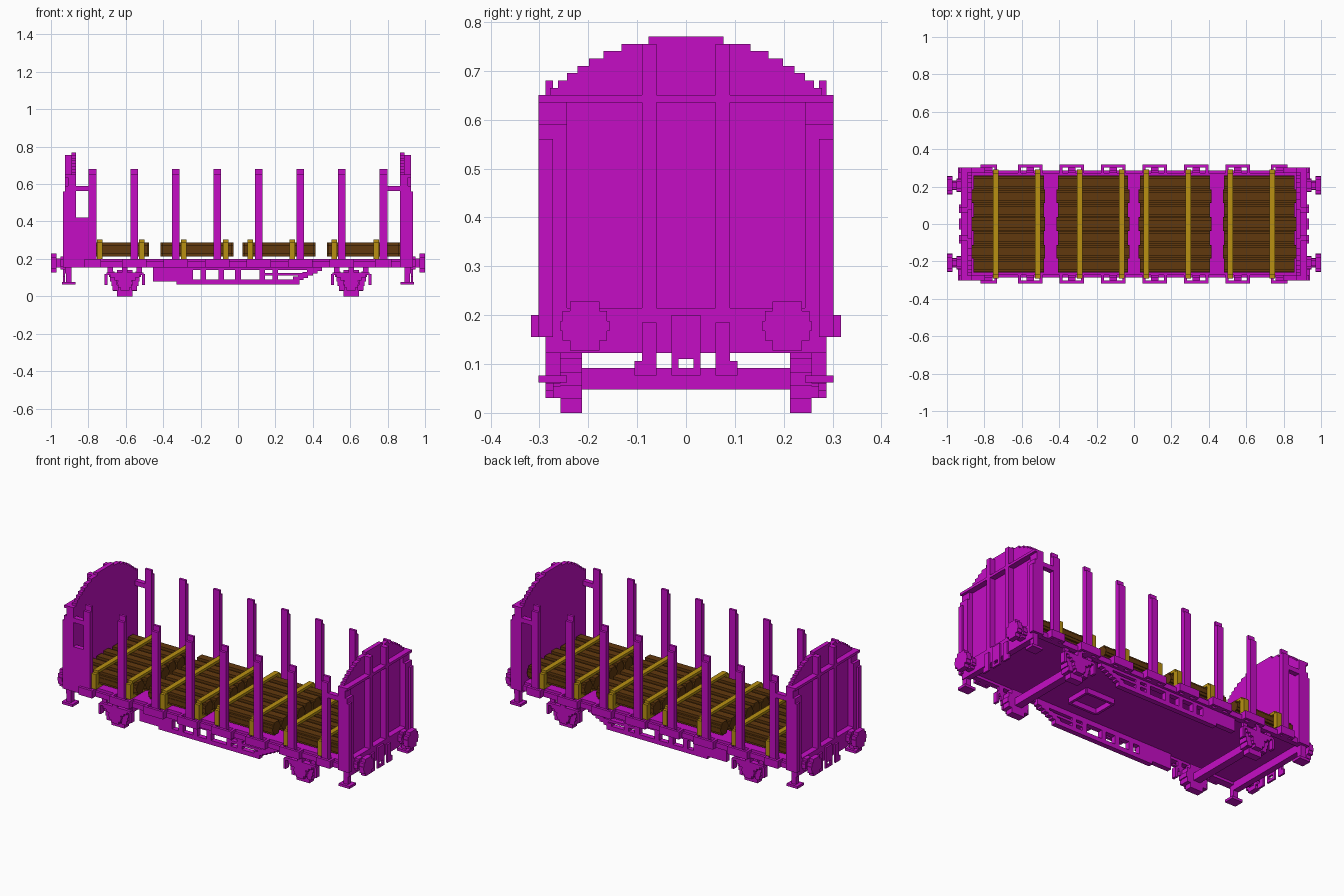
import bpy, bmesh
from math import sqrt

cube = bpy.data.objects.get("Cube")
if cube:
    bpy.data.objects.remove(cube, do_unlink=True)


def material(name, red, green, blue):
    mat = bpy.data.materials.new(name)
    mat.use_nodes = True
    colour = (red, green, blue, 1)
    mat.diffuse_color = colour
    mat.node_tree.nodes["Principled BSDF"].inputs["Base Color"].default_value = colour
    return mat


magenta = material("magenta paint", 0.56, 0.004, 0.56)
brown = material("brown timber", 0.12, 0.04, 0.004)
yellow = material("yellow strap", 0.48, 0.28, 0.006)


def span(centre, half):
    return (centre - half, centre + half)


def prism(axis, outline, ends):
    """Extrude a (side, height) outline along x or y between two ends."""
    return (axis, outline, ends)


def box(x, y, z):
    left, right = y
    low, high = z
    return prism("x", [(left, low), (right, low), (right, high), (left, high)], x)


def stepped(half_at, bottom, top, rows, centre=0):
    """Symmetric stair-step outline whose half width follows a rule of height."""
    right, left = [], []
    rise = (top - bottom) / rows
    for row in range(rows):
        low = bottom + rise * row
        half = half_at(low + rise / 2)
        for height in (low, low + rise):
            right.append((centre + half, height))
            left.append((centre - half, height))
    return right + left[::-1]


def disc(radius, centre, height):
    """Round outline cut into coarse steps."""
    return stepped(lambda z: sqrt(radius ** 2 - (z - height) ** 2),
                   height - radius, height + radius, 5, centre)


def staircase(x, run, z, rise, count, y):
    """Slanting bar made of small blocks."""
    return [box(span(x + run * i, thin), y, span(z + rise * i, thin)) for i in range(count)]


def build(name, solids, mat=magenta, mx=False, my=False):
    """Join solids into one object, optionally mirrored across x and y."""
    bm = bmesh.new()
    for sx in (1, -1) if mx else (1,):
        for sy in (1, -1) if my else (1,):
            for axis, outline, ends in solids:
                rings = []
                for end in ends:
                    points = [(end, u, v) if axis == "x" else (u, end, v) for u, v in outline]
                    rings.append([bm.verts.new((x * sx, y * sy, z)) for x, y, z in points])
                near, far = rings
                bm.faces.new(near)
                bm.faces.new(far[::-1])
                for i in range(len(near)):
                    bm.faces.new((near[i], near[i - 1], far[i - 1], far[i]))
    bmesh.ops.recalc_face_normals(bm, faces=bm.faces)
    mesh = bpy.data.meshes.new(name)
    bm.to_mesh(mesh)
    bm.free()
    mesh.materials.append(mat)
    bpy.context.collection.objects.link(bpy.data.objects.new(name, mesh))


# Shared dimensions
thin = 0.015
floor = 0.2
sill = 0.155
side = 0.272
mid = side + thin
face = mid + thin
inner = 0.865
plate = 0.89
rib = 0.925
end = 0.936
eave = 0.65
crown = 0.77

# Deck and frame
build("deck", [box(span(0, rib), span(0, side), (0.17, floor))])
build("side_sill", [box(span(0, rib), (side - thin, mid), (sill, floor - thin))], my=True)
build("headstock", [box((plate, rib), span(0, mid), (0.123, floor + thin))], mx=True)

# End walls with a stepped arched top
arch_radius = 0.4
arch = stepped(lambda z: sqrt(arch_radius ** 2 - (z - crown + arch_radius) ** 2), eave, crown, 8)
build("end_wall", [box((inner, plate), span(0, face), (floor, eave)),
                   prism("x", arch, (inner, plate))], mx=True)
build("wall_rib", [box((plate, rib), span(0.075, thin), (floor, crown - thin)),
                   box((plate, rib), (0.243, face), (floor, 0.59)),
                   box((plate, rib - thin), (0.243, face), (floor, eave))], mx=True, my=True)
build("wall_rail", [box((plate, rib), span(0, face), (eave - thin, eave))], mx=True)
build("corner_post", [box((inner, end), (side, face), (sill, 0.56))], mx=True, my=True)
build("corner_rail", [box((0.78, plate), (side, face), (0.563, 0.59))], mx=True, my=True)
build("side_panel", [box((-end, -0.8), (-face, -side), (sill, 0.42))])

# Stakes along both sides, each with an outer bracket
stakes, brackets = [], []
for i in range(8):
    x = (i - 3.5) * 0.222
    stakes += [box(span(x, 0.021), (side, mid), (sill, eave + 2 * thin)),
               box(span(x, 0.021), (mid, face), (sill, eave))]
    reach = 0.045 if i in (0, 7) else 0.065
    brackets.append(box(span(x, reach), (face, face + thin), (sill, floor)))
    for edge in span(x, reach - thin / 2):
        brackets.append(box(span(edge, thin / 2), (side, face), (sill, floor)))
build("side_stake", stakes, my=True)
build("stake_bracket", brackets, my=True)

# Buffers, coupling and hoses
buffer_y, buffer_z = 0.207, 0.178
build("buffer", [prism("x", disc(0.025, buffer_y, buffer_z), (rib, 0.98)),
                 prism("x", disc(0.035, buffer_y, buffer_z), (rib, 0.95)),
                 prism("x", disc(0.05, buffer_y, buffer_z), (0.97, 1))], mx=True, my=True)
build("coupling", [box((rib, end), span(0, 2 * thin), (0.11, floor)),
                   box((rib, end), span(0, 2 * thin), (0.077, 0.092))], mx=True)
build("coupling_link", [box((rib, end), (thin, 2 * thin), (0.09, 0.11))], mx=True, my=True)
build("brake_hose", [box((rib, end), span(0.075, thin), (0.077, floor - thin)),
                     box((rib, end), (0.09, 0.09 + thin), (0.077, 0.106))], mx=True, my=True)

# Corner steps
step_x = 0.905
build("corner_step", [box(span(step_x, 0.035), (0.243, face), (0.062, 0.077)),
                      box(span(step_x, thin), (side - thin, mid), (0.077, sill))],
      mx=True, my=True)

# Running gear
axle_x, axle_z = 0.605, 0.07
build("axle", [box(span(axle_x, 0.022), span(0, 0.22), span(axle_z, 0.022))], mx=True)
build("wheel", [prism("y", disc(axle_z, axle_x, axle_z), (0.213, side - thin))],
      mx=True, my=True)
hangers = []
for sign in (-1, 1):
    hangers += staircase(axle_x + sign * 0.05, sign * 0.007, 0.045, 0.024, 5, (side - thin, side))
    hangers.append(box(span(axle_x + sign * 0.1, thin / 2), (side - thin, mid), (0.06, 0.12)))
build("axle_hanger", hangers, mx=True, my=True)
spring = stepped(lambda z: 0.11 - 1.5 * (0.128 - z), 0.085, 0.128, 3, axle_x)
build("leaf_spring", [prism("y", spring, (side - thin, mid)),
                      box(span(axle_x, thin), (side - thin, mid), (0.12, sill))],
      mx=True, my=True)
build("axle_box", [prism("y", disc(0.04, axle_x, axle_z), (side - thin, mid))], mx=True, my=True)

# Truss and equipment under the deck
depth = (side - 2 * thin, side)
top = sill + thin
truss = [box((-0.455, -0.24), depth, (0.08, top)),
         box(span(0, 0.33), depth, (0.064, 0.09)),
         box((-0.24, 0.45), depth, (sill - thin, top)),
         box((0.14, 0.38), depth, (0.11, 0.11 + thin))]
for x in (-0.185, -0.09, 0, 0.13, 0.2):
    truss.append(box(span(x, thin), depth, (0.08, sill)))
truss += staircase(0.31, 0.025, 0.09, 0.012, 6, depth)
build("side_truss", truss, my=True)
frame_x, frame_y = span(0.23, 0.09), span(-0.07, 0.07)
frame_z = (sill - thin, top)
build("underfloor_frame", [box(frame_x, span(y, thin / 2), frame_z) for y in frame_y]
      + [box(span(x, thin / 2), frame_y, frame_z) for x in frame_x])

# Four bundles of timber, each held by two straps
logs, straps = [], []
log_radius, log_z = 0.037, 0.251
strap_bottom, strap_top = floor, 0.303
for bundle in (0.22, 0.67):
    for i in range(-3, 4):
        length = span(bundle, 0.195 - thin / 2 * (i % 2))
        logs.append(prism("x", disc(log_radius, 2 * log_radius * i, log_z), length))
    for offset in (-0.155, 0.07):
        width = span(bundle + offset, thin)
        straps += [box(width, span(0, side), (strap_top - thin, strap_top)),
                   box(width, span(0, side), (strap_bottom, strap_bottom + thin))]
        for sign in (-1, 1):
            straps.append(box(width, span(sign * (side + 0.004), thin),
                              (strap_bottom, strap_top - thin)))
build("timber", logs, brown, mx=True)
build("strap", straps, yellow, mx=True)
